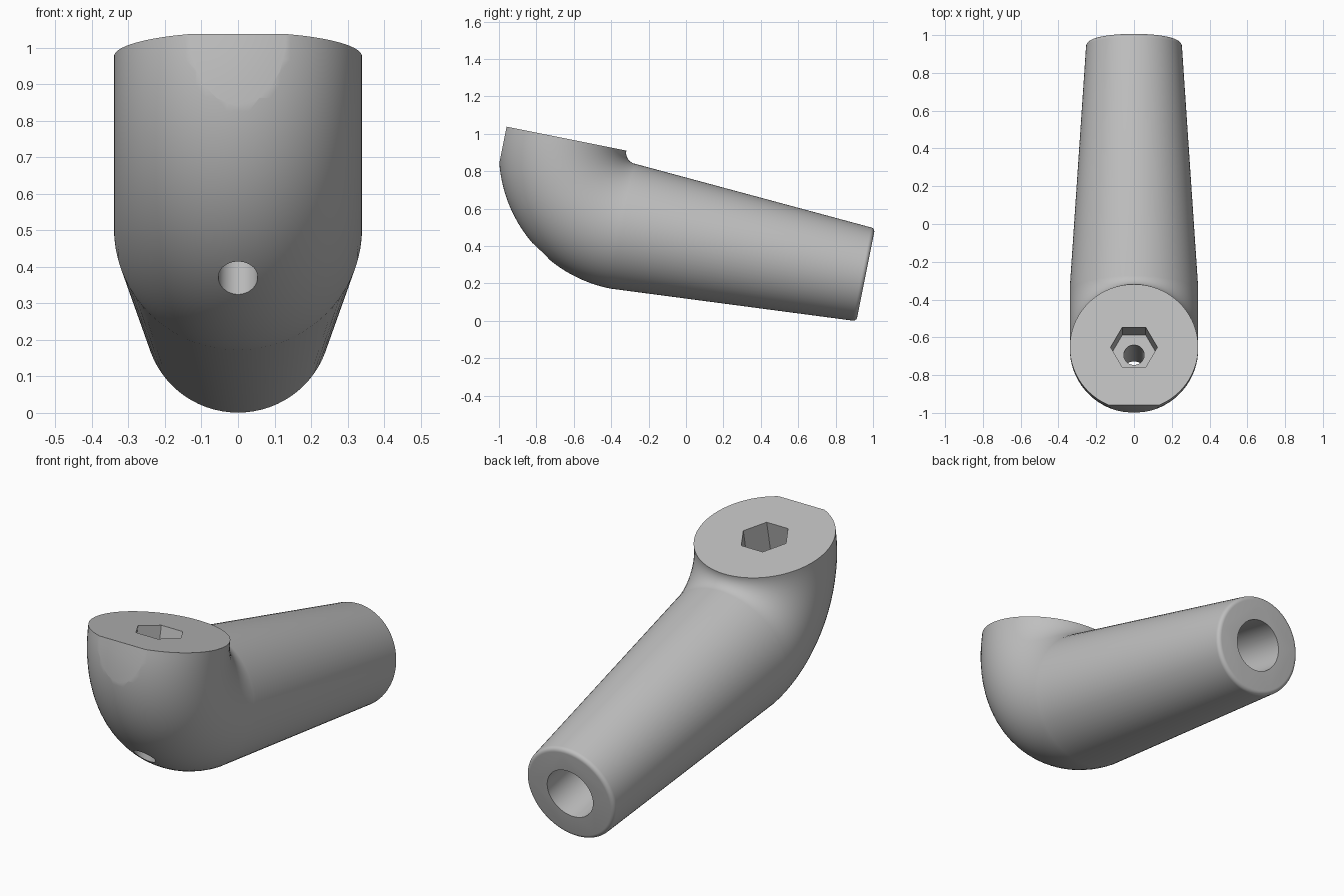
import bpy
import bmesh
from math import sin, cos, pi, atan
from mathutils import Matrix, Vector

cube = bpy.data.objects.get("Cube")
if cube:
    bpy.data.objects.remove(cube, do_unlink=True)

BEND, RADIUS = 0.40, 0.34            # bend radius and tube radius
LENGTH, END_RADIUS = 1.325, 0.254    # tapered arm
FILLET, SIDES = 0.022, 72

metal = bpy.data.materials.new("grey")
metal.use_nodes = True
grey = (0.52, 0.52, 0.52, 1)
metal.diffuse_color = grey
metal.node_tree.nodes["Principled BSDF"].inputs["Base Color"].default_value = grey


def make_object(name, bm):
    bmesh.ops.recalc_face_normals(bm, faces=bm.faces)
    mesh = bpy.data.meshes.new(name)
    bm.to_mesh(mesh)
    bm.free()
    mesh.materials.append(metal)
    obj = bpy.data.objects.new(name, mesh)
    bpy.context.collection.objects.link(obj)
    return obj


def cylinder(name, radius, depth, sides, matrix):
    bm = bmesh.new()
    bmesh.ops.create_cone(bm, cap_ends=True, segments=sides, radius1=radius,
                          radius2=radius, depth=depth, matrix=matrix)
    return make_object(name, bm)


# Sections along the path: centre, direction across the tube, radius.
# The bend turns about the origin, the arm runs along +y.
sections = []
for i in range(33):
    a = pi / 2 * i / 32
    out = Vector((0, -cos(a), -sin(a)))
    sections.append((out * BEND, out, RADIUS))
down = Vector((0, 0, -1))
for i in range(7):
    a = pi / 2 * i / 6
    y = LENGTH - FILLET * (1 - sin(a))
    sections.append((down * BEND + Vector((0, y, 0)), down,
                     END_RADIUS - FILLET * (1 - cos(a))))

# Elbow body swept through the sections
bm = bmesh.new()
rings = []
for centre, out, radius in sections:
    ring = []
    for k in range(SIDES):
        t = 2 * pi * k / SIDES
        ring.append(bm.verts.new(centre + out * radius * cos(t)
                                 + Vector((radius * sin(t), 0, 0))))
    rings.append(ring)
for r0, r1 in zip(rings, rings[1:]):
    for k in range(SIDES):
        n = (k + 1) % SIDES
        bm.faces.new((r0[k], r0[n], r1[n], r1[k]))
bm.faces.new(rings[0])
bm.faces.new(rings[-1])
body = make_object("elbow_handle", bm)

# Cutters: hexagonal pocket, bolt hole, arm bore, flat on the front
upright = Matrix.Translation((0, -BEND, 0))
cutters = [
    cylinder("hex_pocket_cutter", 0.124, 0.42, 6, upright @ Matrix.Rotation(pi / 2, 4, 'Z')),
    cylinder("bolt_hole_cutter", 0.054, 2.0, 40, upright),
    cylinder("arm_bore_cutter", 0.132, 1.0, 48,
             Matrix.Translation((0, LENGTH - 0.3, -BEND)) @ Matrix.Rotation(pi / 2, 4, 'X')),
]
bm = bmesh.new()
bmesh.ops.create_cube(bm, size=1, matrix=Matrix.Translation((0, -1.213, 0)))
cutters.append(make_object("front_flat_cutter", bm))

bpy.ops.object.select_all(action='DESELECT')
bpy.context.view_layer.objects.active = body
body.select_set(True)
for cutter in cutters:
    cutter.hide_render = True
    mod = body.modifiers.new(cutter.name, 'BOOLEAN')
    mod.operation = 'DIFFERENCE'
    mod.solver = 'EXACT'
    mod.object = cutter
    bpy.ops.object.modifier_apply(modifier=mod.name)
    bpy.data.objects.remove(cutter, do_unlink=True)

# Tilt the arm down into its resting pose
body.data.transform(Matrix.Translation((0, -0.26, 0.898)) @ Matrix.Rotation(-atan(0.2), 4, 'X'))
bpy.ops.object.shade_smooth_by_angle(angle=pi / 6)
